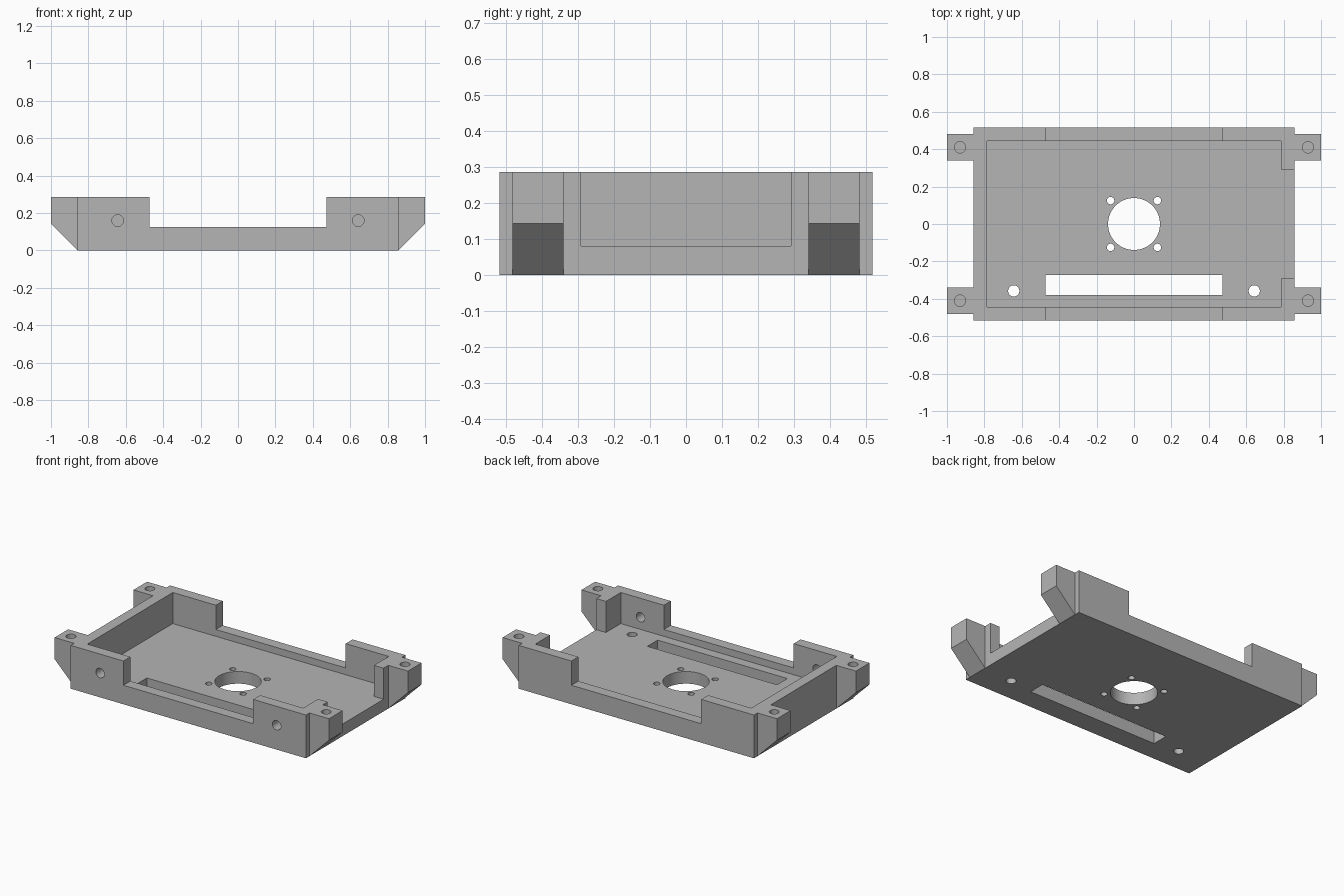
import bpy, bmesh, math
from mathutils import Matrix, Vector

if "Cube" in bpy.data.objects:
    bpy.data.objects.remove(bpy.data.objects["Cube"])

HX, HY, H = 0.857, 0.517, 0.285    # outer half sizes and height
FLOOR, RAIL = 0.08, 0.125          # floor thickness, low rail height

grey = bpy.data.materials.new("grey plastic")
grey.diffuse_color = (0.46, 0.46, 0.46, 1)
grey.use_nodes = True
grey.node_tree.nodes["Principled BSDF"].inputs["Base Color"].default_value = grey.diffuse_color


def finish(name, bm):
    bmesh.ops.recalc_face_normals(bm, faces=bm.faces[:])
    me = bpy.data.meshes.new(name)
    bm.to_mesh(me)
    bm.free()
    me.materials.append(grey)
    ob = bpy.data.objects.new(name, me)
    bpy.context.collection.objects.link(ob)
    return ob


def box(name, x0, x1, y0, y1, z0, z1):
    bm = bmesh.new()
    m = Matrix.Translation(((x0 + x1) / 2, (y0 + y1) / 2, (z0 + z1) / 2))
    m = m @ Matrix.Diagonal((x1 - x0, y1 - y0, z1 - z0, 1))
    bmesh.ops.create_cube(bm, size=1, matrix=m)
    return finish(name, bm)


def rod(name, centre, r, depth, along_y=False):
    bm = bmesh.new()
    m = Matrix.Translation(centre)
    if along_y:
        m = m @ Matrix.Rotation(math.pi / 2, 4, 'X')
    bmesh.ops.create_cone(bm, cap_ends=True, segments=40, radius1=r,
                          radius2=r, depth=depth, matrix=m)
    return finish(name, bm)


def ear(name, sx, sy):
    # mounting ear with a sloped underside, rooted inside the wall
    prof = [(1, H), (1, 0.143), (HX, 0), (0.825, 0), (0.825, H)]
    bm = bmesh.new()
    f = bm.faces.new([bm.verts.new((sx * x, sy * 0.34, z)) for x, z in prof])
    ext = bmesh.ops.extrude_face_region(bm, geom=[f])
    bmesh.ops.translate(bm, vec=Vector((0, sy * 0.141, 0)),
                        verts=[v for v in ext['geom'] if isinstance(v, bmesh.types.BMVert)])
    return finish(name, bm)


def combine(target, tool, op):
    mod = target.modifiers.new("cut", 'BOOLEAN')
    mod.operation, mod.solver, mod.object = op, 'EXACT', tool
    bpy.context.view_layer.objects.active = target
    bpy.ops.object.modifier_apply(modifier=mod.name)
    bpy.data.objects.remove(tool, do_unlink=True)


tray = box("mounting_tray", -HX, HX, -HY, HY, 0, H)
corners = [(sx, sy) for sx in (-1, 1) for sy in (-1, 1)]

# corner ears
for sx, sy in corners:
    combine(tray, ear("ear", sx, sy), 'UNION')

cutters = [
    box("pocket", -0.787, 0.787, -0.445, 0.445, FLOOR, 1),
    box("side_opening", 0.7, 1.2, -0.291, 0.291, FLOOR, 1),
    box("rail_notch", -0.473, 0.473, -1, 1, RAIL, 1),
    box("cable_slot", -0.473, 0.473, -0.38, -0.273, -1, 1),
    rod("centre_hole", (0, 0, 0), 0.139, 1),
]
# screw holes: around the centre, blind in the ears, front floor and front wall
for sx, sy in corners:
    cutters.append(rod("small_hole", (sx * 0.125, sy * 0.125, 0), 0.02, 1))
    cutters.append(rod("ear_hole", (sx * 0.93, sy * 0.41, 0.3), 0.03, 0.28))
for sx in (-1, 1):
    cutters.append(rod("floor_hole", (sx * 0.643, -0.358, 0), 0.03, 0.3))
    cutters.append(rod("wall_hole", (sx * 0.643, -0.5, 0.16), 0.031, 0.2, True))
for c in cutters:
    combine(tray, c, 'DIFFERENCE')

# smooth bores, crisp edges
bpy.ops.object.select_all(action='DESELECT')
tray.select_set(True)
bpy.context.view_layer.objects.active = tray
bpy.ops.object.shade_smooth_by_angle(angle=math.radians(30))
